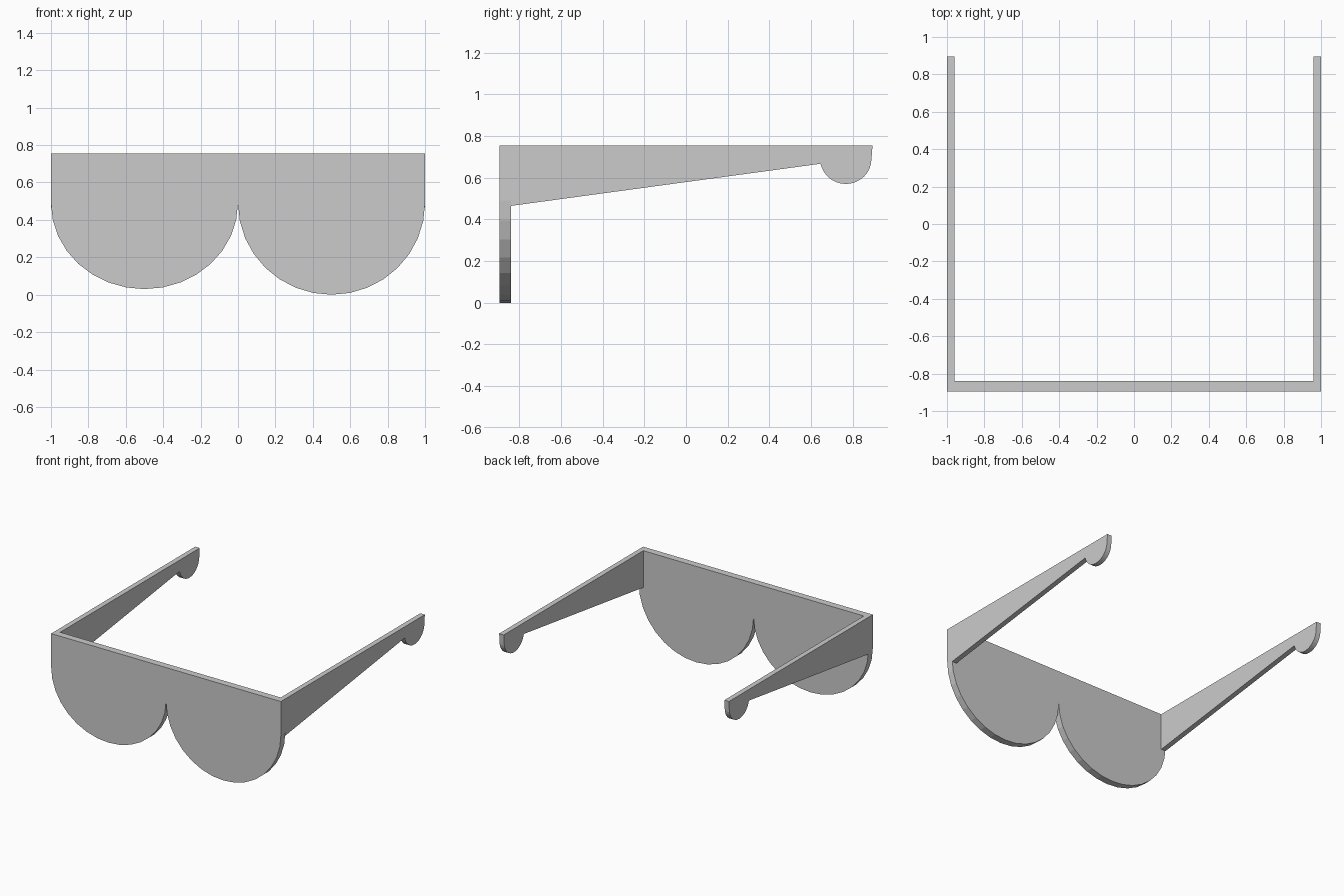
import bpy, bmesh
from math import cos, sin, pi
from mathutils import Vector

if "Cube" in bpy.data.objects:
    bpy.data.objects.remove(bpy.data.objects["Cube"])


def extrude_profile(name, points, offset):
    """Solid made from a closed outline pushed along offset."""
    bm = bmesh.new()
    face = bm.faces.new([bm.verts.new(p) for p in points])
    res = bmesh.ops.extrude_face_region(bm, geom=[face], use_keep_orig=True)
    moved = [v for v in res["geom"] if isinstance(v, bmesh.types.BMVert)]
    bmesh.ops.translate(bm, verts=moved, vec=Vector(offset))
    bmesh.ops.recalc_face_normals(bm, faces=bm.faces)
    big = [f for f in bm.faces if len(f.verts) > 4]
    bmesh.ops.triangulate(bm, faces=big, ngon_method='EAR_CLIP')
    mesh = bpy.data.meshes.new(name)
    bm.to_mesh(mesh)
    bm.free()
    obj = bpy.data.objects.new(name, mesh)
    bpy.context.collection.objects.link(obj)
    return obj


def lower_arc(cx, cz, rx, rz, n):
    """Bottom half of an ellipse, left to right."""
    return [(cx - rx * cos(pi * i / n), cz - rz * sin(pi * i / n))
            for i in range(n + 1)]


TOP, FRONT, BACK = 0.755, -0.895, -0.84

# Lens plate: straight brow with two rounded lenses, the right one a bit deeper
outline = [(-1, TOP)] + lower_arc(-0.5, 0.49, 0.5, 0.46, 16)
outline += lower_arc(0.5, 0.49, 0.5, 0.49, 16)[1:] + [(1, TOP)]
extrude_profile("lens_plate", [(x, FRONT, z) for x, z in outline],
                (0, BACK - FRONT, 0))

# Temple arms: tapered bar ending in a rounded ear hook
hook = lower_arc(0.767, 0.69, 0.123, 0.12, 16)
hook[0] = (0.645, 0.667)
hook = [hook[0]] + [p for p in hook[1:] if p[1] < 0.66 or p[0] > 0.767]
arm = [(BACK, TOP), (BACK, 0.465)] + hook + [(0.895, TOP)]
for side, label in ((1, "right"), (-1, "left")):
    extrude_profile(label + "_arm", [(side, y, z) for y, z in arm],
                    (-0.04 * side, 0, 0))
